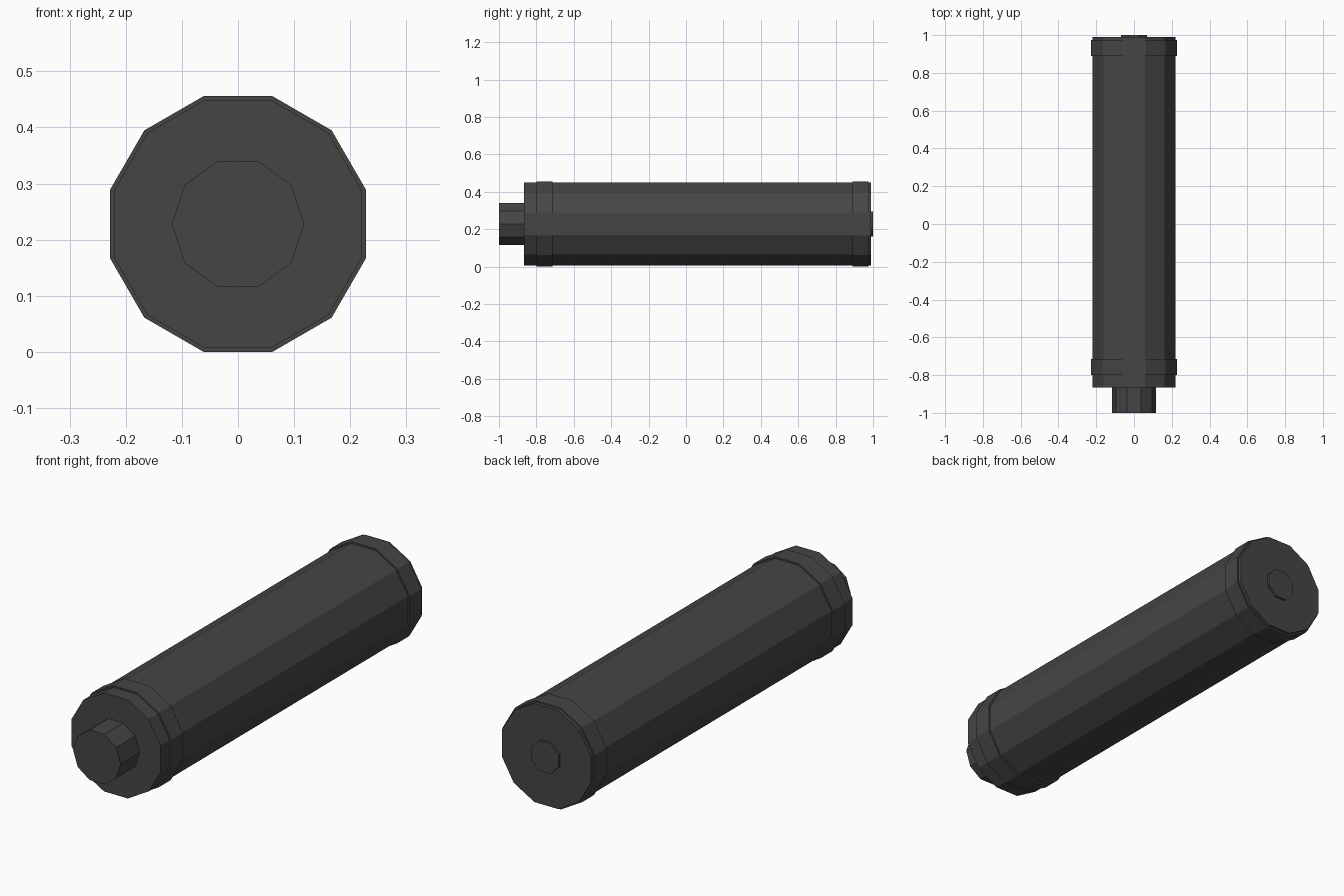
import bpy
import math

if "Cube" in bpy.data.objects:
    bpy.data.objects.remove(bpy.data.objects["Cube"])

AXIS_Z = 0.228  # height of the tube's centre line

dark = bpy.data.materials.new("dark_grey")
dark.diffuse_color = (0.06, 0.06, 0.06, 1)
dark.use_nodes = True
dark.node_tree.nodes["Principled BSDF"].inputs["Base Color"].default_value = dark.diffuse_color


def prism(name, sides, apothem, y0, y1):
    """Flat-sided cylinder along y with a flat face on top."""
    bpy.ops.mesh.primitive_cylinder_add(
        vertices=sides, radius=apothem / math.cos(math.pi / sides),
        depth=y1 - y0, location=(0, 0, 0))
    ob = bpy.context.object
    ob.name = name
    me = ob.data
    # spin half a step so a flat face points up, then lay the cylinder along y
    half = math.pi / sides
    for v in me.vertices:
        x, y, z = v.co
        c, s = math.cos(half), math.sin(half)
        v.co = (x * c - y * s, z, -(x * s + y * c))
    ob.location = (0, (y0 + y1) / 2, AXIS_Z)
    me.materials.append(dark)
    return ob


# main tube
prism("tube_body", 12, 0.221, -0.865, 0.99)
# raised bands near both ends
for name, y0, y1 in (("front_band", -0.80, -0.715), ("rear_band", 0.89, 0.975)):
    prism(name, 12, 0.228, y0, y1)
# mounting stub at the front
prism("front_stub", 10, 0.112, -1.0, -0.86)
# small exit disc at the back
prism("rear_disc", 8, 0.068, 0.985, 1.0)
